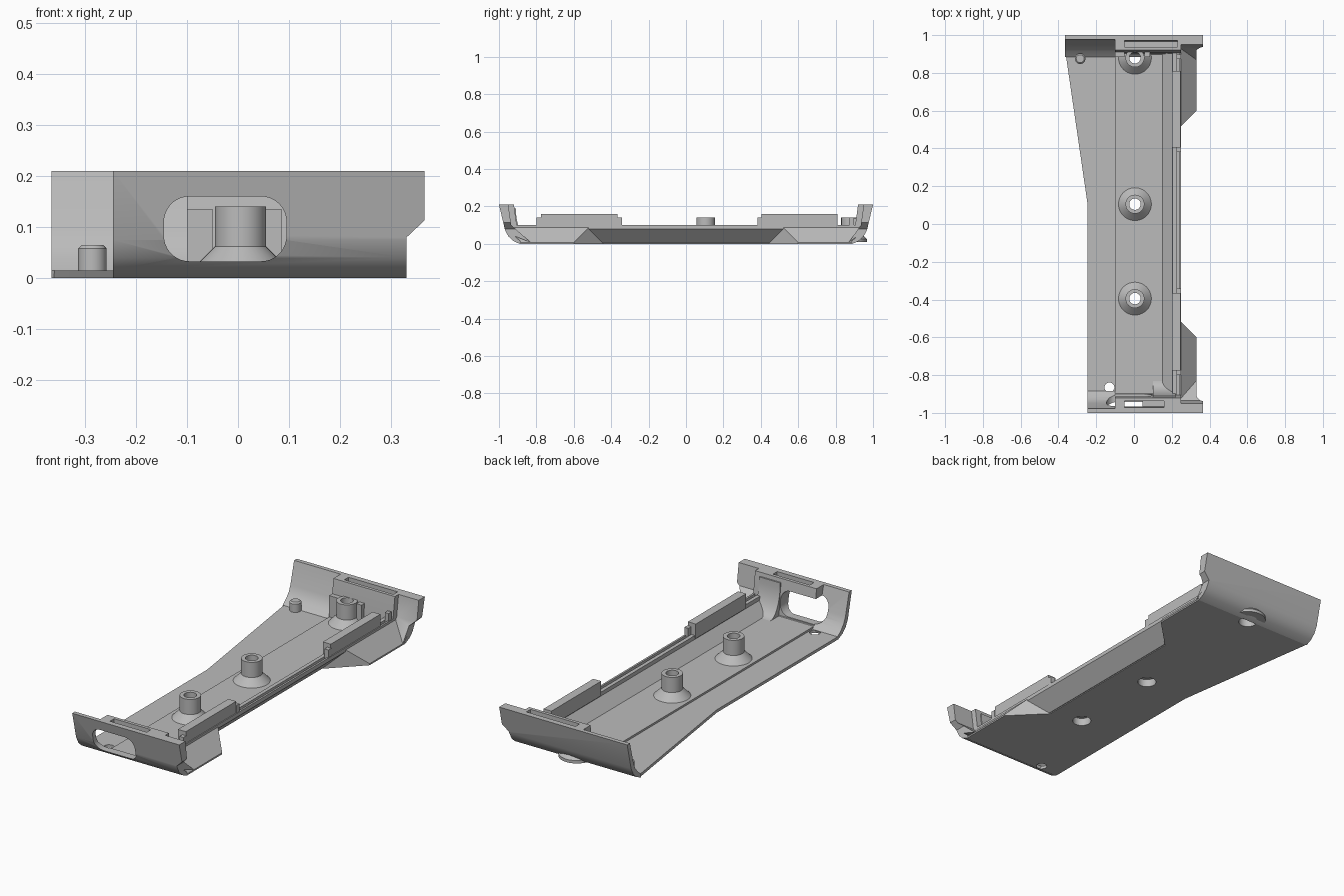
import bpy, bmesh, math
from mathutils import Vector

old = bpy.data.objects.get("Cube")
if old:
    bpy.data.objects.remove(old, do_unlink=True)

grey = bpy.data.materials.new("plastic_grey")
grey.use_nodes = True
colour = (0.5, 0.5, 0.5, 1)
grey.diffuse_color = colour
grey.node_tree.nodes["Principled BSDF"].inputs["Base Color"].default_value = colour


def finish(bm, name):
    bmesh.ops.recalc_face_normals(bm, faces=bm.faces)
    mesh = bpy.data.meshes.new(name)
    bm.to_mesh(mesh)
    bm.free()
    mesh.materials.append(grey)
    ob = bpy.data.objects.new(name, mesh)
    bpy.context.collection.objects.link(ob)
    return ob


def prism(name, profile, axis, start, end):
    """Extrude a 2D profile along an axis; start and end may depend on the profile point."""
    bm = bmesh.new()
    rings = []
    for limit in (start, end):
        ring = []
        for a, b in profile:
            co = [a, b]
            co.insert(axis, limit(a, b) if callable(limit) else limit)
            ring.append(bm.verts.new(co))
        rings.append(ring)
        bm.faces.new(ring)
    n = len(profile)
    for i in range(n):
        j = (i + 1) % n
        bm.faces.new((rings[0][i], rings[0][j], rings[1][j], rings[1][i]))
    return finish(bm, name)


def box(name, x, y, z):
    return prism(name, [(x[0], y[0]), (x[1], y[0]), (x[1], y[1]), (x[0], y[1])], 2, *z)


def turned(name, x, y, profile, sides=40):
    """Lathe a closed (radius, height) profile around a vertical axis."""
    bm = bmesh.new()
    verts = [bm.verts.new((r, 0, z)) for r, z in profile]
    n = len(verts)
    edges = [bm.edges.new((verts[i], verts[(i + 1) % n])) for i in range(n)]
    bmesh.ops.spin(bm, geom=verts + edges, axis=(0, 0, 1), cent=(0, 0, 0),
                   steps=sides, angle=math.tau)
    bmesh.ops.remove_doubles(bm, verts=bm.verts, dist=0.0001)
    bmesh.ops.translate(bm, verts=bm.verts, vec=Vector((x, y, 0)))
    return finish(bm, name)


def drill(name, x, y, r):
    circle = [(x + r * math.cos(math.tau * i / 40), y + r * math.sin(math.tau * i / 40))
              for i in range(40)]
    return prism(name, circle, 2, -0.1, 0.3)


def cut(ob, cutter):
    cutter.hide_render = True
    mod = ob.modifiers.new("cut", 'BOOLEAN')
    mod.operation = 'DIFFERENCE'
    mod.solver = 'EXACT'
    mod.object = cutter
    bpy.ops.object.select_all(action='DESELECT')
    bpy.context.view_layer.objects.active = ob
    ob.select_set(True)
    bpy.ops.object.modifier_apply(modifier=mod.name)


parts, cutters = [], []
END = 0.89


def end_y(x, z):
    return END + 0.7 * z


# Floor: thin tapered plate and raised centre with the side lip
plate = prism("floor_plate", [(-0.245, -END), (0.17, -END), (0.17, END), (-0.36, END),
                              (-0.245, 0.1)], 2, 0, 0.015)
tray = prism("raised_floor", [(-0.1, 0.004), (0.174, 0.004), (0.25, 0.08), (0.25, 0.1),
                              (0.24, 0.1), (0.24, 0.085), (0.225, 0.085), (0.225, 0.1),
                              (0.205, 0.1), (0.205, 0.08), (0.15, 0.025), (-0.1, 0.025)],
             1, lambda x, z: -end_y(x, z), end_y)
parts += [plate, tray]

# Screw bosses, with bores through the floor
boss_profile = [(0.03, 0.04), (0.03, 0.14), (0.05, 0.14), (0.05, 0.062), (0.087, 0.025),
                (0.087, 0.01), (0.045, 0.01), (0.045, 0.04)]
for i, y in enumerate((-0.395, 0.105, 0.88)):
    parts.append(turned(f"screw_boss_{i + 1}", 0.005, y, boss_profile))
    bore = drill("bore_cutter", 0.005, y, 0.045)
    cutters.append(bore)
    cut(plate, bore)
    cut(tray, bore)
small_hole = drill("small_hole_cutter", -0.13, -0.865, 0.026)
cutters.append(small_hole)
for ob in (plate, tray):
    cut(ob, small_hole)

# Locating pin
parts.append(turned("locating_pin", -0.285, 0.875,
                    [(0, 0.01), (0.028, 0.01), (0.028, 0.058), (0.021, 0.065), (0, 0.065)], 24))

# End walls, thick inner blocks and cheeks
chamfer = prism("chamfer_cutter", [(0.33, -0.1), (0.33, 0.08), (0.365, 0.113), (0.5, 0.113),
                                   (0.5, -0.1)], 1, -1.2, 1.2)
pill = []
for cx, cz, a0 in ((0.045, 0.11, 0), (-0.095, 0.11, 90), (-0.095, 0.083, 180), (0.045, 0.083, 270)):
    pill += [(cx + 0.05 * math.cos(math.radians(a0 + t)), cz + 0.05 * math.sin(math.radians(a0 + t)))
             for t in range(0, 91, 10)]
opening = prism("opening_cutter", pill, 1, -1.2, -0.885)
cutters += [chamfer, opening]
outer = [(0.89, 0), (0.925, 0.016), (0.95, 0.04), (0.968, 0.075), (1, 0.21)]
inner = [(0.978, 0.21), (0.948, 0.095), (0.935, 0.065), (0.915, 0.04), (0.885, 0.015)]

for side, sign, left, slot_end in (("front", -1, -0.245, 0.16), ("back", 1, -0.365, 0.23)):
    def flip(points):
        return [(sign * y, z) for y, z in points]

    wall = prism(f"{side}_wall", flip(outer + inner), 0, left, 0.365)
    block = prism(f"{side}_block", flip([(0.92, 0.21), (0.905, 0.1), (0.9, 0.02)] + inner[3::-1]),
                  0, -0.1, 0.25)
    foot = 0.83 if sign < 0 else 0.87
    cheek = prism(f"{side}_cheek", flip([(0.95, 0.21), (0.935, 0.1), (foot, 0.008)] + inner[3::-1]),
                  0, 0.25, 0.365)
    cut(wall, chamfer)
    cut(cheek, chamfer)
    slot = box("slot_cutter", (-0.05, slot_end), (sign * 0.937, sign * 0.971), (0.16, 0.3))
    cutters.append(slot)
    cut(block, slot)
    if sign < 0:
        cut(wall, opening)
        cut(block, opening)
    parts += [wall, block, cheek]

    # Flared foot on the lip side
    parts.append(prism(f"{side}_side_foot",
                       [(0.17, 0), (0.33, 0), (0.33, 0.008), (0.25, 0.088), (0.172, 0.006)], 1,
                       lambda x, z: sign * (0.44 + x - 0.17), lambda x, z: sign * end_y(x, z)))

    # Rail on the lip, with a small clip at each end
    lo, hi = (-0.775, -0.365) if sign < 0 else (0.405, 0.81)
    parts.append(box(f"{side}_rail", (0.2, 0.245), (lo, hi), (0.085, 0.16)))
    for tag, y in (("inner", hi + 0.012 if sign < 0 else lo - 0.012),
                   ("outer", lo - 0.012 if sign < 0 else hi + 0.075)):
        parts.append(box(f"{side}_{tag}_clip", (0.226, 0.248), (y - 0.012, y + 0.012), (0.08, 0.14)))

# Curved buttress beside the front opening
curve = [(-0.83 - 0.08 * math.sin(math.radians(t)), 0.19 - 0.165 * math.cos(math.radians(t)))
         for t in range(0, 91, 10)]
parts.append(prism("front_buttress", curve + [(-0.92, 0.19), (-0.91, 0.02)], 0, 0.1, 0.22))

# Ledges flanking the rear boss
for tag, x in (("left", (0.055, 0.085)), ("right", (-0.1, -0.05))):
    parts.append(box(f"rear_ledge_{tag}", x, (0.885, 0.915), (0.02, 0.135)))

for ob in cutters:
    bpy.data.objects.remove(ob, do_unlink=True)
bpy.ops.object.select_all(action='DESELECT')
for ob in parts:
    ob.select_set(True)
bpy.context.view_layer.objects.active = parts[0]
bpy.ops.object.shade_smooth_by_angle(angle=math.radians(28))
